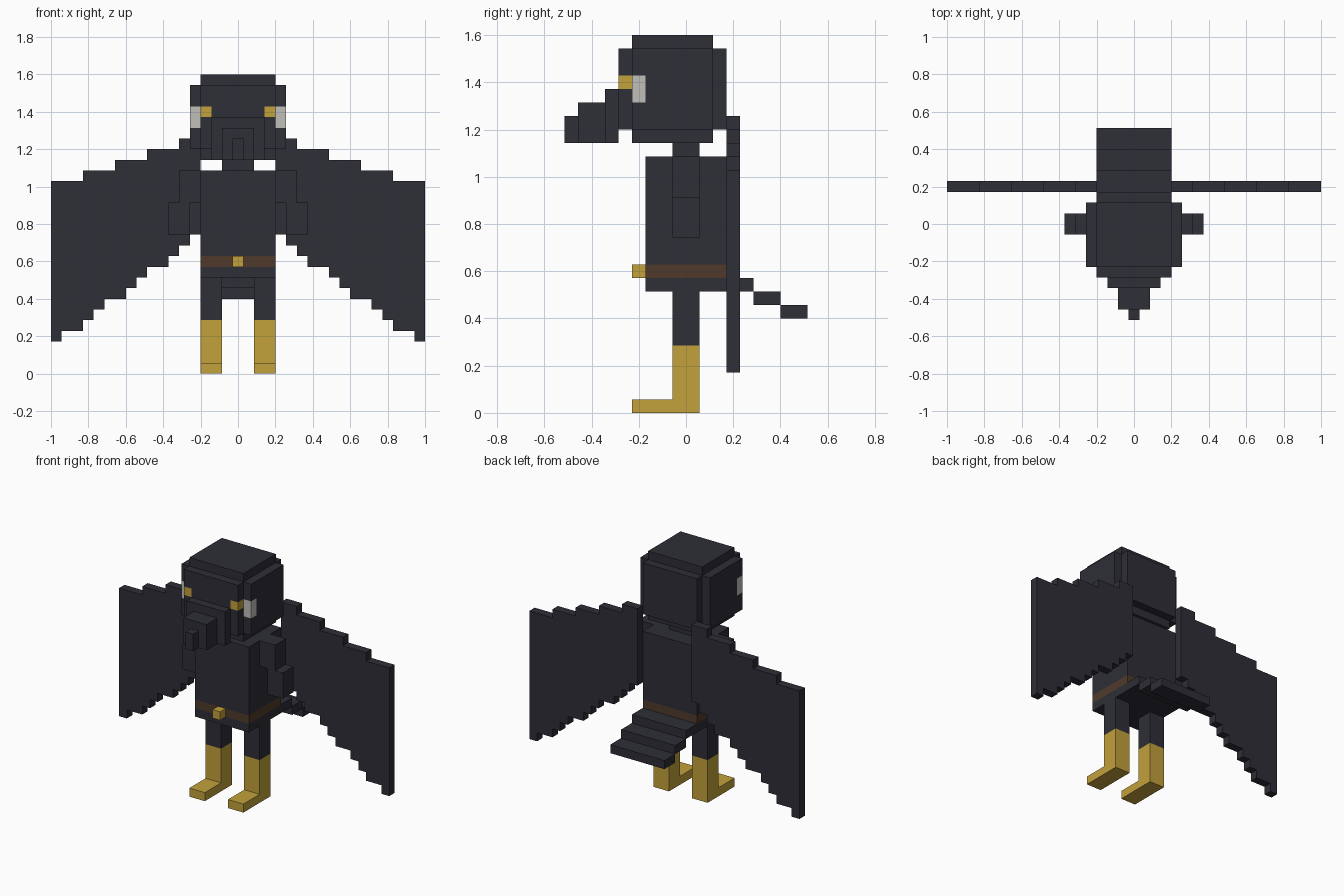
import bpy
import bmesh
from mathutils import Vector

U = 2 / 35  # edge of one block

cube = bpy.data.objects.get("Cube")
if cube:
    bpy.data.objects.remove(cube, do_unlink=True)


def srgb(hex_code):
    parts = [int(hex_code[i:i + 2], 16) / 255 for i in (0, 2, 4)]
    return [c / 12.92 if c < 0.04 else ((c + 0.055) / 1.055) ** 2.4 for c in parts] + [1]


def material(name, hex_code):
    mat = bpy.data.materials.new(name)
    mat.use_nodes = True
    mat.diffuse_color = srgb(hex_code)
    mat.node_tree.nodes["Principled BSDF"].inputs["Base Color"].default_value = srgb(hex_code)
    return mat


FEATHER = material("dark feathers", "2E2E37")
GOLD = material("gold", "C2A13B")
BROWN = material("brown leather", "4F3A2A")
WHITE = material("pale grey", "C0BFB9")


def finish(name, bm, mats, mirror):
    bmesh.ops.recalc_face_normals(bm, faces=bm.faces)
    bmesh.ops.scale(bm, vec=Vector((U, U, U)), verts=bm.verts)
    mesh = bpy.data.meshes.new(name)
    bm.to_mesh(mesh)
    bm.free()
    for mat in mats:
        mesh.materials.append(mat)
    obj = bpy.data.objects.new(name, mesh)
    bpy.context.collection.objects.link(obj)
    if mirror:
        obj.modifiers.new("Mirror", "MIRROR")
    return obj


def box(name, x, y, z, mats=(FEATHER,), mirror=False, cuts=(), rule=None):
    """Block between bounds; cuts are (axis, position), rule picks faces of the second colour."""
    bm = bmesh.new()
    bmesh.ops.create_cube(bm, size=1)
    for v in bm.verts:
        v.co = [lim[0] if c < 0 else lim[1] for c, lim in zip(v.co, (x, y, z))]
    for axis, pos in cuts:
        normal = Vector((0, 0, 0))
        normal[axis] = 1
        bmesh.ops.bisect_plane(bm, geom=bm.verts[:] + bm.edges[:] + bm.faces[:],
                               plane_co=normal * pos, plane_no=normal)
    if rule:
        for f in bm.faces:
            f.material_index = int(rule(f.calc_center_median()))
    return finish(name, bm, mats, mirror)


def centred(name, half, y, z, mats=(FEATHER,), **kw):
    return box(name, (-half, half), y, z, mats, **kw)


# Torso with belt and buckle
centred("torso", 3.5, (-3, 3), (9, 19), (FEATHER, BROWN),
        cuts=[(2, 10), (2, 11)], rule=lambda c: 10 < c.z < 11)
centred("belt_buckle", 0.5, (-4, -3), (10, 11), (GOLD,))
centred("neck", 1.5, (-1, 1), (19, 20))

# Head: core with a raised panel on each side
centred("head_core", 3.5, (-4, 2), (20, 28))
centred("head_back", 3.5, (2, 3), (21, 27))
centred("head_front_and_eyes", 3.5, (-5, -4), (21, 27), (FEATHER, GOLD),
        cuts=[(0, -2.5), (0, 2.5), (2, 24), (2, 25)],
        rule=lambda c: abs(c.x) > 2.5 and 24 < c.z < 25)
box("head_side_and_patch", (3.5, 4.5), (-4, 2), (21, 27), (FEATHER, WHITE), mirror=True,
    cuts=[(1, -3), (2, 23), (2, 25)],
    rule=lambda c: c.y < -3 and 23 < c.z < 25)

# Stepped beak
centred("beak_base", 2.5, (-6, -5), (20, 24))
centred("beak_middle", 1.5, (-8, -6), (20, 23))
centred("beak_tip", 0.5, (-9, -8), (20, 22))

# Arms
box("upper_arm", (3.5, 5.5), (-1, 1), (16, 19), mirror=True)
box("lower_arm", (4.5, 6.5), (-1, 1), (13, 16), mirror=True)

# Legs and feet
box("leg", (1.5, 3.5), (-1, 1), (1, 9), (FEATHER, GOLD), mirror=True,
    cuts=[(2, 5)], rule=lambda c: c.z < 5)
box("foot", (1.5, 3.5), (-4, 1), (0, 1), (GOLD,), mirror=True)

# Tail steps going down and back
for i, part in enumerate(("tail_base", "tail_middle", "tail_tip")):
    centred(part, 3.5, (3 + 2 * i, 5 + 2 * i), (9 - i, 10 - i))

# Wings: stepped outline, each step one block high
top_ends = (5.5, 8.5, 11.5, 14.5, 17.5)
low_ends = (4.5, 5.5, 6.5, 8.5, 9.5, 10.5, 12.5, 13.5, 14.5, 16.5, 17.5)


def stair(start, ends, z):
    points = []
    for end in ends:
        points += [(start, z), (end, z)]
        start, z = end, z - 1
    return points


bm = bmesh.new()
outline = stair(3.5, top_ends, 22) + stair(3.5, low_ends, 13)[::-1]
face = bm.faces.new([bm.verts.new((x, 3, z)) for x, z in outline])
moved = bmesh.ops.extrude_face_region(bm, geom=[face])["geom"]
bmesh.ops.translate(bm, vec=(0, 1, 0),
                    verts=[g for g in moved if isinstance(g, bmesh.types.BMVert)])
finish("wing", bm, (FEATHER,), True)
